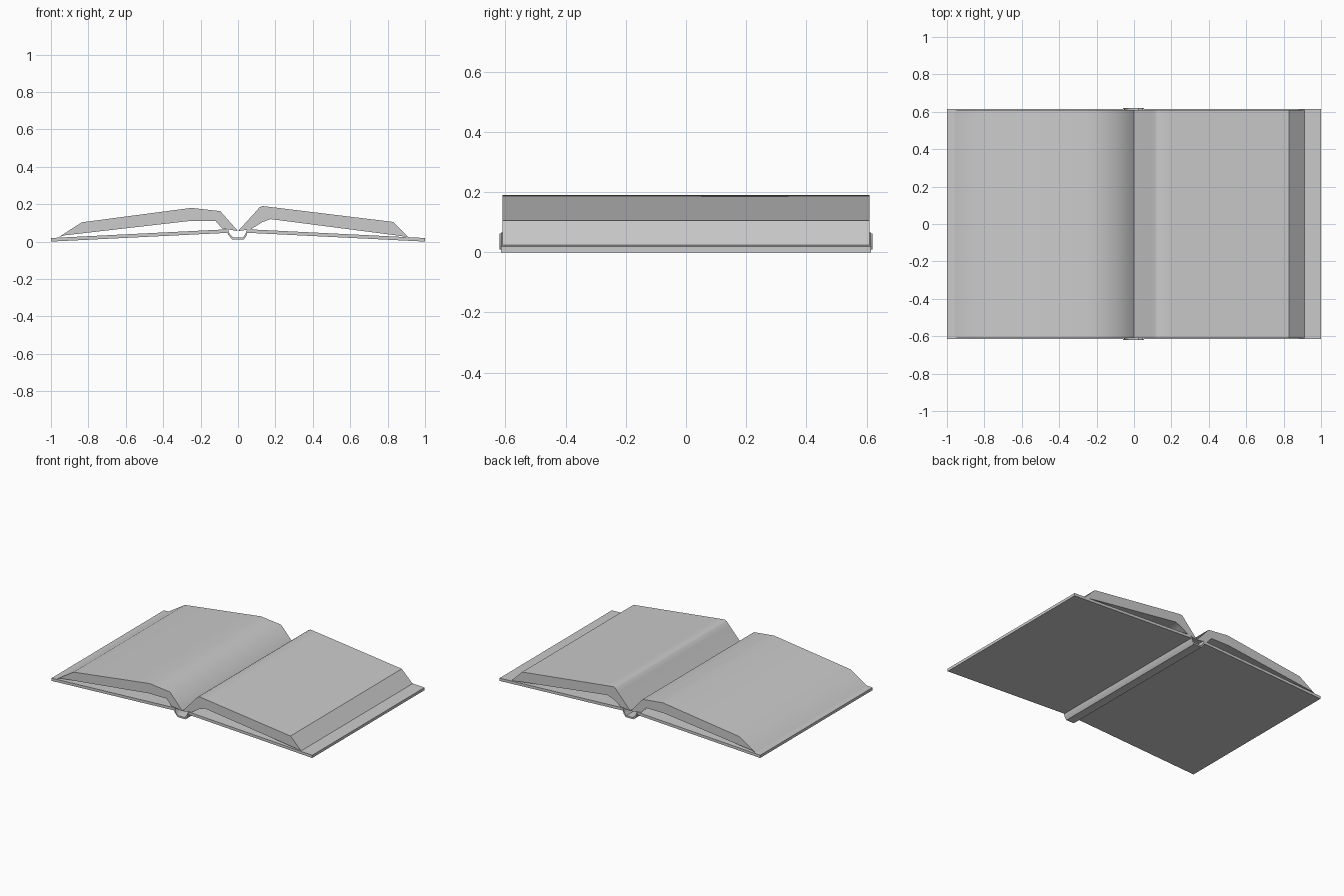
import bpy, bmesh
from math import radians

cube = bpy.data.objects.get("Cube")
if cube:
    bpy.data.objects.remove(cube, do_unlink=True)

grey = bpy.data.materials.new("plain grey")
grey.use_nodes = True
colour = (0.6, 0.6, 0.6, 1)
grey.diffuse_color = colour
grey.node_tree.nodes["Principled BSDF"].inputs["Base Color"].default_value = colour


def extrude_profile(name, points, half_depth, smooth_angle):
    """Extrude an x-z outline along y, smoothing edges under the angle."""
    bm = bmesh.new()
    face = bm.faces.new([bm.verts.new((x, -half_depth, z)) for x, z in points])
    result = bmesh.ops.extrude_face_region(bm, geom=[face])
    moved = [g for g in result["geom"] if isinstance(g, bmesh.types.BMVert)]
    bmesh.ops.translate(bm, vec=(0, 2 * half_depth, 0), verts=moved)
    bmesh.ops.recalc_face_normals(bm, faces=bm.faces)
    for f in bm.faces:
        f.smooth = True
    for e in bm.edges:
        e.smooth = e.calc_face_angle(0) < radians(smooth_angle)
    mesh = bpy.data.meshes.new(name)
    bm.to_mesh(mesh)
    bm.free()
    mesh.materials.append(grey)
    obj = bpy.data.objects.new(name, mesh)
    bpy.context.collection.objects.link(obj)
    return obj


# Covers: thin boards sloping down from the spine
for name, side in (("right_cover", -1), ("left_cover", 1)):
    board = [(0.05, 0.066), (1.0, 0.019), (1.0, 0.0), (0.05, 0.047)]
    extrude_profile(name, [(side * x, z) for x, z in board], 0.615, 30)

# Page blocks: arched slabs, each meeting the gutter
right_top = [(0, 0.056), (-0.095, 0.163), (-0.25, 0.18), (-0.835, 0.103), (-0.96, 0.023)]
right_under = [(-0.93, 0.033), (-0.26, 0.11), (-0.12, 0.11), (-0.085, 0.07)]
extrude_profile("right_pages", right_top + right_under, 0.61, 60)

left_top = [(0, 0.056), (0.095, 0.16), (0.115, 0.183), (0.13, 0.19), (0.19, 0.183),
            (0.83, 0.105), (0.912, 0.024)]
left_under = [(0.84, 0.034), (0.175, 0.12), (0.13, 0.104), (0.07, 0.066)]
extrude_profile("left_pages", left_top + left_under, 0.61, 34)

# Spine: thin curved trough hanging between the covers
outer = [(-0.06, 0.062), (-0.052, 0.035), (-0.03, 0.01), (0.03, 0.01), (0.045, 0.03), (0.054, 0.062)]
inner = [(0.046, 0.06), (0.038, 0.037), (0.025, 0.021), (-0.025, 0.021), (-0.044, 0.039), (-0.052, 0.06)]
extrude_profile("spine", outer + inner, 0.619, 50)
